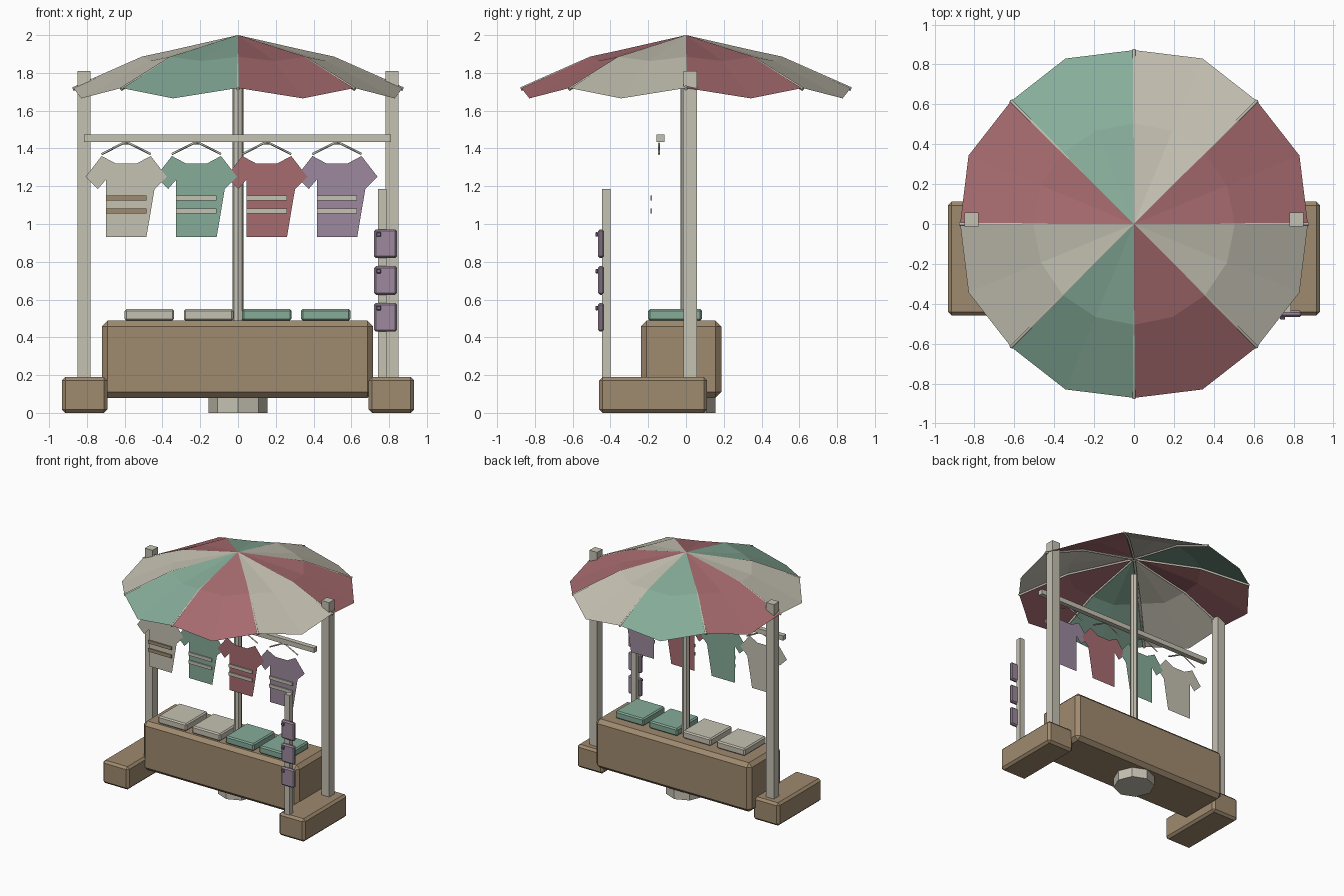
import bpy, bmesh, math
from mathutils import Vector

if "Cube" in bpy.data.objects:
    bpy.data.objects.remove(bpy.data.objects["Cube"])


def material(name, *rgb):
    lin = [((c / 255 + 0.055) / 1.055) ** 2.4 for c in rgb]
    m = bpy.data.materials.new(name)
    m.diffuse_color = (*lin, 1)
    m.use_nodes = True
    m.node_tree.nodes["Principled BSDF"].inputs["Base Color"].default_value = m.diffuse_color
    return m


CREAM = material("cream", 197, 193, 178)
GREEN = material("green", 134, 172, 153)
RED = material("red", 167, 107, 111)
PURPLE = material("purple", 156, 137, 157)
BROWN = material("brown", 159, 138, 110)
PLUM = material("plum", 127, 108, 130)


def finish(name, bm, *mats):
    me = bpy.data.meshes.new(name)
    bm.to_mesh(me)
    bm.free()
    ob = bpy.data.objects.new(name, me)
    bpy.context.collection.objects.link(ob)
    for m in mats:
        me.materials.append(m)
    return ob


def box(name, mat, x, y, z, bevel=0):
    """Box from (min, max) ranges, with an optional flat chamfer."""
    bm = bmesh.new()
    bmesh.ops.create_cube(bm, size=1)
    for v in bm.verts:
        v.co = [(a + b) / 2 + c * (b - a) for (a, b), c in zip((x, y, z), v.co)]
    ob = finish(name, bm, mat)
    if bevel:
        mod = ob.modifiers.new("chamfer", 'BEVEL')
        mod.width = bevel
        mod.segments = 1
    return ob


def octagon(name, mat, r, z0, z1):
    bm = bmesh.new()
    ring = [bm.verts.new((r * math.cos(i * math.pi / 4), r * math.sin(i * math.pi / 4), z0))
            for i in range(8)]
    f = bm.faces.new(ring)
    ext = bmesh.ops.extrude_face_region(bm, geom=[f])
    for v in ext["geom"]:
        if isinstance(v, bmesh.types.BMVert):
            v.co.z = z1
    bmesh.ops.recalc_face_normals(bm, faces=bm.faces)
    return finish(name, bm, mat)


def rod(name, mat, points, r):
    """Thin square rod along a polyline."""
    cu = bpy.data.curves.new(name, 'CURVE')
    cu.dimensions = '3D'
    cu.bevel_depth = r
    cu.bevel_resolution = 0
    cu.use_fill_caps = True
    sp = cu.splines.new('POLY')
    sp.points.add(len(points) - 1)
    for p, co in zip(sp.points, points):
        p.co = (*co, 1)
    cu.materials.append(mat)
    ob = bpy.data.objects.new(name, cu)
    bpy.context.collection.objects.link(ob)
    return ob


# Counter, centre pole and its foot
box("counter", BROWN, (-0.72, 0.715), (-0.238, 0.187), (0.08, 0.488), 0.03)
octagon("pole_foot", CREAM, 0.155, 0, 0.1)
octagon("centre_pole", CREAM, 0.03, 0.3, 1.84)

# Side feet and posts
for side, s in (("left", -1), ("right", 1)):
    box(side + "_foot", BROWN, sorted((s * 0.692, s * 0.932)), (-0.46, 0.112), (0, 0.19), 0.018)
    box(side + "_post", CREAM, sorted((s * 0.78, s * 0.85)), (-0.013, 0.057), (0.18, 1.81))

# Canopy: sagging panels between eight ribs, coloured per panel
PANELS = [RED, CREAM, GREEN]
bm = bmesh.new()
apex = bm.verts.new((0, 0, 2))
inner, outer = [], []
for i in range(16):
    a = i * math.pi / 8
    sag = i % 2
    for ring, r, z in ((inner, 0.505, 1.885 - 0.022 * sag),
                       (outer, 0.872 + 0.026 * sag, 1.72 - 0.055 * sag)):
        ring.append(bm.verts.new((r * math.cos(a), r * math.sin(a), z)))
for i in range(16):
    j = (i + 1) % 16
    for f in (bm.faces.new((apex, inner[i], inner[j])),
              bm.faces.new((inner[i], outer[i], outer[j], inner[j]))):
        f.material_index = (i // 2) % 3
finish("canopy", bm, *PANELS)

# Ribs under the canopy
for i in range(8):
    c, s = math.cos(i * math.pi / 4), math.sin(i * math.pi / 4)
    rod(f"canopy_rib_{i}", CREAM,
        [(r * c, r * s, z - 0.008) for r, z in ((0.01, 1.99), (0.505, 1.885), (0.874, 1.722))], 0.01)

# Clothes rail
box("clothes_rail", CREAM, (-0.815, 0.81), (-0.155, -0.115), (1.435, 1.475))

# Shirts with stripes, each on a hanger
HALF = [(0.055, 1.32), (0.13, 1.36), (0.215, 1.25), (0.15, 1.185), (0.107, 1.235), (0.107, 0.93)]
OUTLINE = HALF + [(-x, z) for x, z in reversed(HALF)]
for i, (mat, stripe) in enumerate([(CREAM, BROWN), (GREEN, CREAM), (RED, CREAM), (PURPLE, CREAM)]):
    cx = -0.592 + 0.372 * i
    bm = bmesh.new()
    f = bm.faces.new([bm.verts.new((cx + x, -0.177, z)) for x, z in OUTLINE])
    bmesh.ops.triangulate(bm, faces=[f])
    finish(f"shirt_{i}", bm, mat)
    for k, z in enumerate((1.056, 1.124)):
        box(f"shirt_stripe_{i}_{k}", stripe, (cx - 0.107, cx + 0.107), (-0.188, -0.179), (z, z + 0.027))
    rod(f"hanger_{i}", CREAM,
        [(cx - 0.13, -0.143, 1.37), (cx - 0.015, -0.143, 1.428),
         (cx + 0.015, -0.143, 1.428), (cx + 0.13, -0.143, 1.37)], 0.006)

# Folded clothes on the counter
for i, (x, mat) in enumerate([(-0.6, CREAM), (-0.287, CREAM), (0.022, GREEN), (0.333, GREEN)]):
    box(f"folded_clothes_{i}", mat, (x, x + 0.262), (-0.2, 0.085), (0.488, 0.55), 0.01)

# Small display post with bags and clasps
box("display_post", CREAM, (0.742, 0.787), (-0.445, -0.4), (0.18, 1.185))
for i in range(3):
    z = 0.43 + 0.195 * i
    box(f"bag_{i}", PURPLE, (0.72, 0.842), (-0.466, -0.434), (z, z + 0.152), 0.01)
    box(f"bag_clasp_{i}", PLUM, (0.732, 0.758), (-0.48, -0.464), (z + 0.113, z + 0.137), 0.004)
